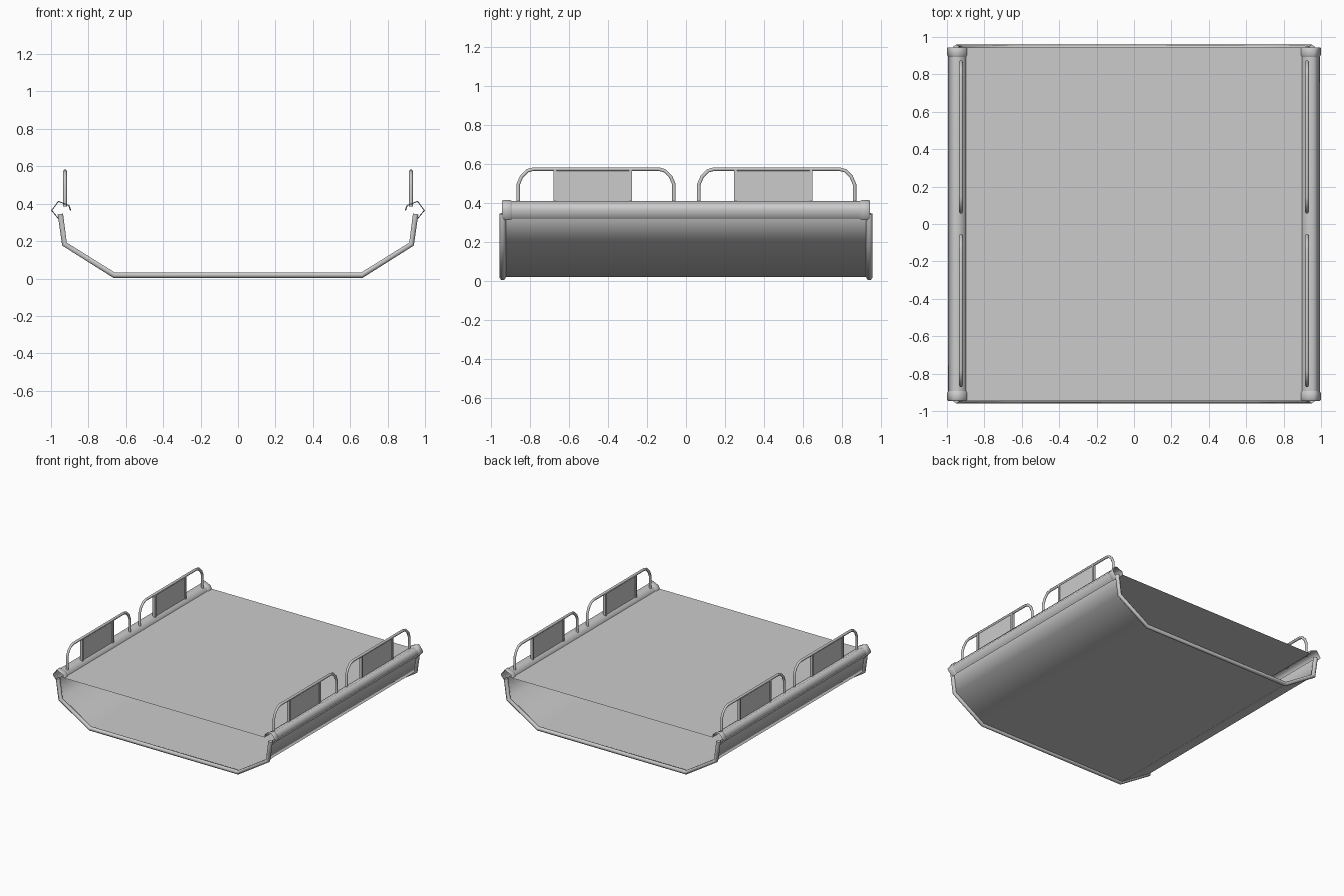
import bpy
import bmesh

if "Cube" in bpy.data.objects:
    bpy.data.objects.remove(bpy.data.objects["Cube"], do_unlink=True)

grey = bpy.data.materials.new("plain_grey")
grey.use_nodes = True
grey.diffuse_color = (0.6, 0.6, 0.6, 1)
grey.node_tree.nodes["Principled BSDF"].inputs["Base Color"].default_value = (0.6, 0.6, 0.6, 1)


def select_only(obj):
    bpy.ops.object.select_all(action="DESELECT")
    obj.select_set(True)
    bpy.context.view_layer.objects.active = obj


def loft(name, profile, sections, centre=(0, 0)):
    """Open sheet: an x-z profile swept through (y, scale) sections."""
    bm = bmesh.new()
    cx, cz = centre
    rows = [[bm.verts.new((cx + (x - cx) * s, y, cz + (z - cz) * s)) for x, z in profile]
            for y, s in sections]
    for a, b in zip(rows, rows[1:]):
        for i in range(len(profile) - 1):
            bm.faces.new((a[i], a[i + 1], b[i + 1], b[i]))
    mesh = bpy.data.meshes.new(name)
    bm.to_mesh(mesh)
    bm.free()
    mesh.materials.append(grey)
    obj = bpy.data.objects.new(name, mesh)
    bpy.context.collection.objects.link(obj)
    return obj


def tube(name, points, radius):
    """Round bar along a polyline, turned into a mesh."""
    curve = bpy.data.curves.new(name, "CURVE")
    curve.dimensions = "3D"
    curve.bevel_depth = radius
    curve.bevel_resolution = 1
    curve.use_fill_caps = True
    spline = curve.splines.new("POLY")
    spline.points.add(len(points) - 1)
    for p, co in zip(spline.points, points):
        p.co = (*co, 1)
    curve.materials.append(grey)
    obj = bpy.data.objects.new(name, curve)
    bpy.context.collection.objects.link(obj)
    select_only(obj)
    bpy.ops.object.convert(target="MESH")
    obj = bpy.context.object
    bpy.ops.object.shade_smooth_by_angle(angle=1.2)
    return obj


def box(name, centre, size):
    bpy.ops.mesh.primitive_cube_add(size=1, location=centre)
    obj = bpy.context.object
    obj.name = name
    obj.scale = size
    obj.data.materials.append(grey)
    return obj


# Flat deck
loft("deck", [(0.9, 0.364), (-0.9, 0.364)], [(0.945, 1), (-0.945, 1)])

# Folded hull sheet under the deck, softly shaded over the folds
half = [(0.95, 0.345), (0.928, 0.184), (0.663, 0.018)]
outline = half + [(-x, z) for x, z in reversed(half)]
hull = loft("hull", outline, [(-0.94, 1), (0.94, 1)])
select_only(hull)
bpy.ops.object.shade_smooth()
weighted = hull.modifiers.new("weighted", "WEIGHTED_NORMAL")
weighted.weight = 100

# Round bars framing the open hull ends
for end, y in (("front", -0.942), ("back", 0.942)):
    tube(end + "_frame", [(x, y, z) for x, z in outline], 0.0168)

# Side tubes with collars, open on the inner underside
tube_profile = [(0.955, 0.316), (0.995, 0.364), (0.96, 0.411), (0.906, 0.39), (0.897, 0.364)]
centre = (0.948, 0.364)
for side, s in (("left", 1), ("right", -1)):
    profile = [(s * x, z) for x, z in tube_profile][::s]
    c = (s * centre[0], centre[1])
    parts = [loft(side + "_side_tube", profile, [(0.93, 0.97), (-0.93, 0.97)], c)]
    for end, e in (("front", -1), ("back", 1)):
        ys = [(0.945, 1.0), (0.938, 1.1), (0.905, 1.1), (0.893, 0.97)]
        rings = [(e * y, k) for y, k in ys][::e]
        parts.append(loft(f"{side}_{end}_collar", profile, rings, c))
    for part in parts:
        select_only(part)
        bpy.ops.object.shade_smooth()

    # Two hoop railings per side, each with an inset panel and two posts
    rx = s * 0.925
    for end, mid in (("front", -0.462), ("back", 0.466)):
        name = f"{side}_{end}"
        corner = [(0.4, 0.385), (0.4, 0.495), (0.383, 0.535), (0.353, 0.565), (0.32, 0.574)]
        hoop = [(rx, mid - w, z) for w, z in corner]
        hoop += [(rx, mid + w, z) for w, z in reversed(corner)]
        tube(name + "_railing", hoop, 0.0105)
        panel_y = mid - 0.018
        box(name + "_panel", (rx, panel_y, 0.48), (0.008, 0.4, 0.18))
        for tag, d in (("a", -0.194), ("b", 0.194)):
            box(f"{name}_post_{tag}", (rx, panel_y + d, 0.48), (0.022, 0.016, 0.19))
